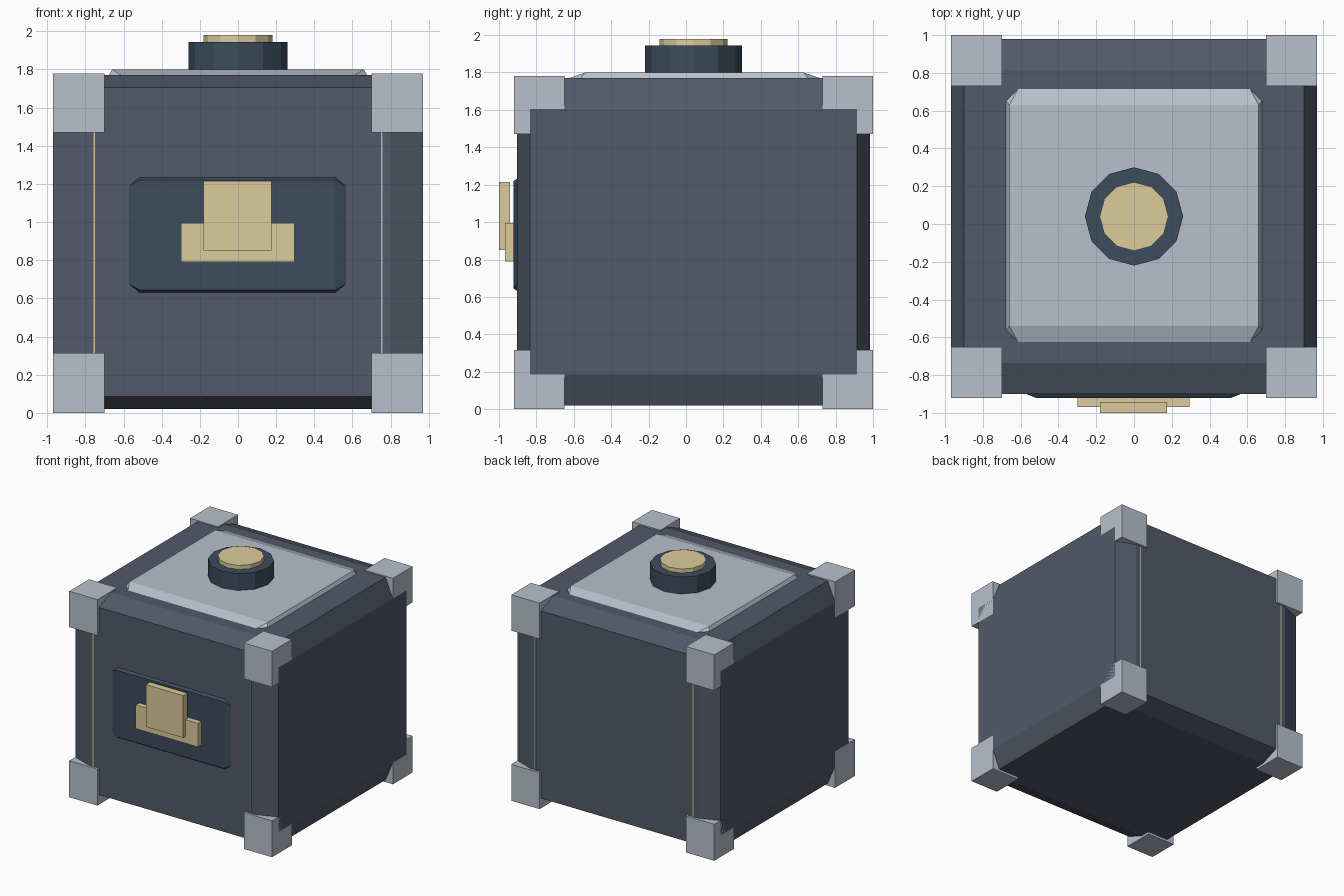
import bpy, bmesh
from itertools import product

if "Cube" in bpy.data.objects:
    bpy.data.objects.remove(bpy.data.objects["Cube"])


def material(name, rgb):
    m = bpy.data.materials.new(name)
    m.diffuse_color = (*rgb, 1)
    m.use_nodes = True
    m.node_tree.nodes["Principled BSDF"].inputs["Base Color"].default_value = m.diffuse_color
    return m


STEEL = material("slate", (0.085, 0.10, 0.14))
LIGHT = material("light_metal", (0.48, 0.53, 0.60))
NAVY = material("navy", (0.045, 0.072, 0.107))
GOLD = material("gold", (0.72, 0.60, 0.33))


def finish(name, bm, mat):
    bmesh.ops.recalc_face_normals(bm, faces=bm.faces)
    mesh = bpy.data.meshes.new(name)
    bm.to_mesh(mesh)
    bm.free()
    mesh.materials.append(mat)
    ob = bpy.data.objects.new(name, mesh)
    bpy.context.collection.objects.link(ob)
    return ob


def box(name, x, y, z, mat):
    bm = bmesh.new()
    bmesh.ops.create_cube(bm, size=1)
    for v in bm.verts:
        v.co = [(a + b) / 2 + c * (b - a) for c, (a, b) in zip(v.co, (x, y, z))]
    return finish(name, bm, mat)


def chamfer_box(name, x, y, z, insets, mat):
    """Box with cut edges; insets gives the corner of the x, y and z faces."""
    bm = bmesh.new()
    centre = [(a + b) / 2 for a, b in (x, y, z)]
    half = [(b - a) / 2 for a, b in (x, y, z)]
    for signs in product((-1, 1), repeat=3):
        for inset in insets:
            bm.verts.new([c + s * (h - i) for c, s, h, i in zip(centre, signs, half, inset)])
    bmesh.ops.convex_hull(bm, input=bm.verts[:])
    bmesh.ops.dissolve_limit(bm, angle_limit=0.01, verts=bm.verts[:], edges=bm.edges[:])
    return finish(name, bm, mat)


def disc(name, radius, z0, z1, mat):
    bpy.ops.mesh.primitive_cylinder_add(vertices=12, radius=radius, depth=z1 - z0,
                                        location=(0, 0.04, (z0 + z1) / 2))
    ob = bpy.context.object
    ob.name = name
    ob.data.materials.append(mat)


# Main body with uneven chamfers
chamfer_box("body", (-0.97, 0.97), (-0.90, 0.98), (0.02, 1.77),
            [(0, 0.065, 0.165), (0.17, 0, 0.065), (0.07, 0.165, 0)], STEEL)

# Eight corner guards
for sx, (yn, y), (zn, z) in product((-1, 1),
                                    (("front", (-0.92, -0.65)), ("back", (0.73, 1.0))),
                                    (("lower", (0, 0.315)), ("upper", (1.47, 1.78)))):
    side = "left" if sx < 0 else "right"
    box(f"corner_guard_{zn}_{yn}_{side}", sorted((sx * 0.70, sx * 0.97)), y, z, LIGHT)

# Thin vertical trim lines on front and back
for sx, (yn, y) in product((-1, 1), (("front", (-0.903, -0.88)), ("back", (0.96, 0.983)))):
    box(f"trim_line_{yn}_{'left' if sx < 0 else 'right'}",
        sorted((sx * 0.75, sx * 0.758)), y, (0.25, 1.53), GOLD if sx < 0 else LIGHT)

# Lid panel
chamfer_box("lid_panel", (-0.68, 0.68), (-0.64, 0.73), (1.70, 1.80),
            [(0, 0.075, 0.035), (0.075, 0, 0.035), (0.02, 0.10, 0)], LIGHT)

# Lid knob and cap
disc("lid_knob", 0.26, 1.78, 1.945, NAVY)
disc("lid_knob_cap", 0.182, 1.93, 1.98, GOLD)

# Front lock plate
chamfer_box("lock_plate", (-0.57, 0.565), (-0.922, -0.86), (0.63, 1.235),
            [(0, 0.022, 0.045), (0.055, 0, 0.015), (0.055, 0.022, 0)], NAVY)

# Latch
box("latch_base", (-0.30, 0.295), (-0.968, -0.92), (0.79, 0.995), GOLD)
box("latch_tongue", (-0.18, 0.175), (-1.0, -0.942), (0.85, 1.215), GOLD)
